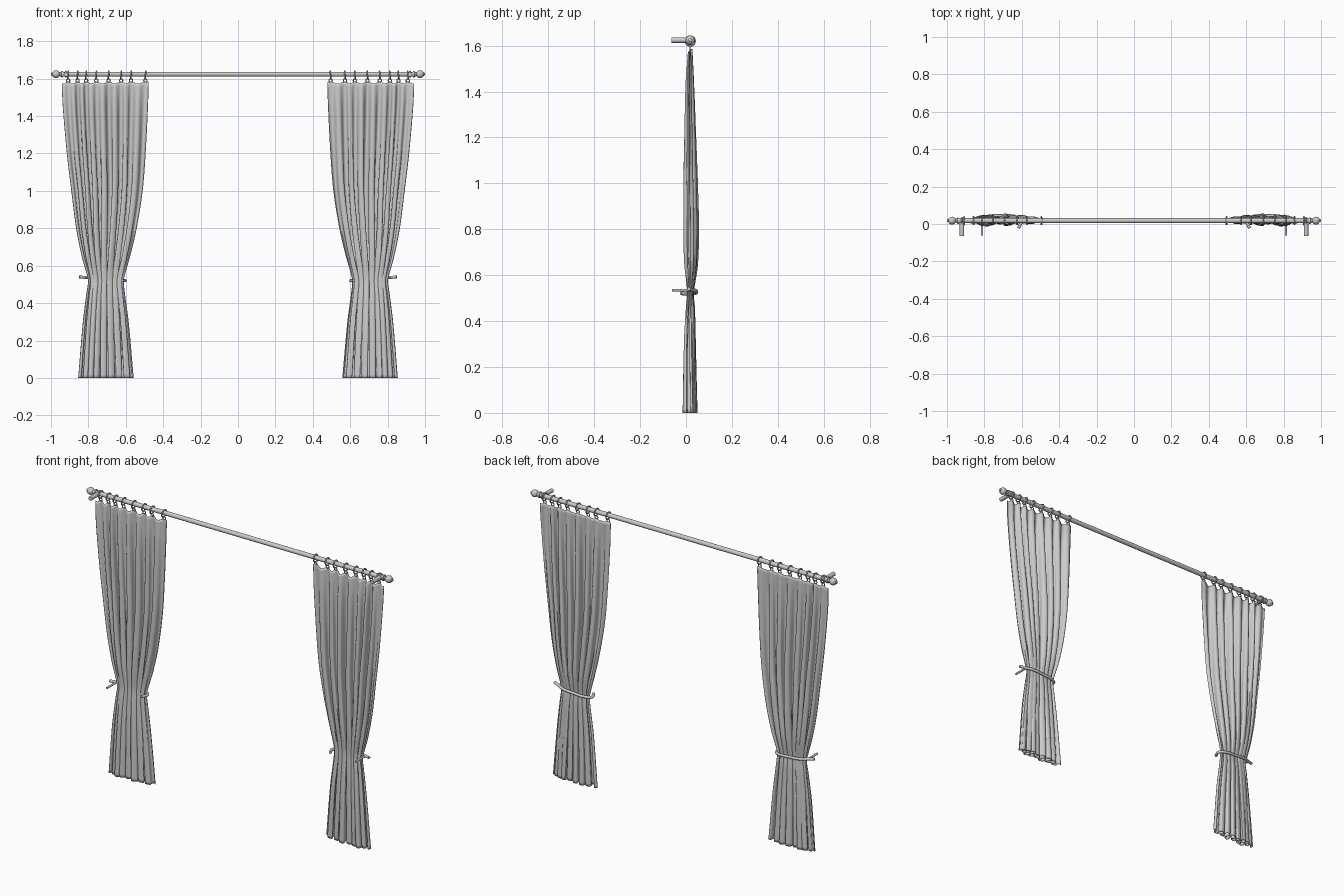
import bpy, bmesh, math
from mathutils import Vector, Matrix

if "Cube" in bpy.data.objects:
    bpy.data.objects.remove(bpy.data.objects["Cube"])

ROD_Y, ROD_Z = 0.018, 1.624
RINGS = [0.495, 0.572, 0.625, 0.692, 0.758, 0.812, 0.858, 0.908]


def finish(bm, name, mirror=True, angle=40):
    bmesh.ops.recalc_face_normals(bm, faces=bm.faces)
    me = bpy.data.meshes.new(name)
    bm.to_mesh(me)
    bm.free()
    ob = bpy.data.objects.new(name, me)
    bpy.context.collection.objects.link(ob)
    bpy.ops.object.select_all(action='DESELECT')
    ob.select_set(True)
    bpy.context.view_layer.objects.active = ob
    bpy.ops.object.shade_smooth_by_angle(angle=math.radians(angle))
    if mirror:
        ob.modifiers.new("mirror", 'MIRROR').use_mirror_merge = False
    return ob


def lathe(bm, profile, origin, axis, n=20):
    """Revolve (distance, radius) points around an axis."""
    rot = Vector(axis).to_track_quat('Z', 'Y').to_matrix()
    rows = []
    for d, r in profile:
        rows.append([bm.verts.new(Vector(origin) + rot @ Vector(
            (r * math.cos(2 * math.pi * i / n), r * math.sin(2 * math.pi * i / n), d))) for i in range(n)])
    for a, b in zip(rows, rows[1:]):
        for i in range(n):
            bm.faces.new((a[i], a[(i + 1) % n], b[(i + 1) % n], b[i]))
    bm.faces.new(rows[0])
    bm.faces.new(rows[-1])


def torus(bm, c, rad, tube, axis, n=20, m=8):
    rot = Vector(axis).to_track_quat('Z', 'Y').to_matrix()
    grid = []
    for i in range(n):
        a = 2 * math.pi * i / n
        grid.append([])
        for j in range(m):
            b = 2 * math.pi * j / m
            w = rad + tube * math.cos(b)
            grid[i].append(bm.verts.new(Vector(c) + rot @ Vector(
                (w * math.cos(a), w * math.sin(a), tube * math.sin(b)))))
    for i in range(n):
        for j in range(m):
            p, q = grid[i], grid[(i + 1) % n]
            bm.faces.new((p[j], q[j], q[(j + 1) % m], p[(j + 1) % m]))


def tube_curve(name, pts, radius):
    cu = bpy.data.curves.new(name, 'CURVE')
    cu.dimensions = '3D'
    cu.bevel_depth, cu.bevel_resolution, cu.use_fill_caps = radius, 3, True
    cu.resolution_u = 6
    sp = cu.splines.new('BEZIER')
    sp.bezier_points.add(len(pts) - 1)
    for bp, p in zip(sp.bezier_points, pts):
        bp.co = p
        bp.handle_left_type = bp.handle_right_type = 'AUTO'
    ob = bpy.data.objects.new(name, cu)
    bpy.context.collection.objects.link(ob)


# rod
bm = bmesh.new()
lathe(bm, [(-0.95, 0.013), (0.95, 0.013)], (0, ROD_Y, ROD_Z), (1, 0, 0))
finish(bm, "rod", mirror=False)

# turned finials
bm = bmesh.new()
ball = [(0.973 + 0.021 * math.cos(a), 0.021 * math.sin(a))
        for a in [math.radians(150 - 18 * k) for k in range(8)]]
lathe(bm, [(0.935, 0.013), (0.936, 0.018), (0.944, 0.018), (0.946, 0.012)] + ball +
      [(0.997, 0.008), (1.0, 0.003)], (0, ROD_Y, ROD_Z), (1, 0, 0))
finish(bm, "finial")

# wall brackets
bm = bmesh.new()
lathe(bm, [(0, 0.012), (0.08, 0.012)], (0.92, ROD_Y - 0.002, ROD_Z), (0, -1, 0))
torus(bm, (0.92, ROD_Y, ROD_Z), 0.014, 0.005, (1, 0, 0))
finish(bm, "wall_bracket")

# rings and eyelets
bm = bmesh.new()
for x in RINGS:
    torus(bm, (x, ROD_Y, ROD_Z - 0.004), 0.021, 0.004, (1, 0, 0.08))
    torus(bm, (x, ROD_Y, ROD_Z - 0.034), 0.009, 0.003, (0, 1, 0), 14, 6)
finish(bm, "curtain_rings")

# curtain outline: z, inner x, outer x, back-most and front-most y
OUTLINE = [(1.585, .478, .942, .008, .028), (1.45, .482, .936, -.003, .036),
           (1.2, .495, .914, -.009, .047), (1.0, .511, .89, -.013, .055),
           (.8, .543, .864, -.013, .060), (.65, .578, .834, -.008, .055),
           (.57, .601, .812, .002, .042), (.52, .612, .800, .006, .034),
           (.46, .607, .808, .000, .040), (.3, .586, .828, -.010, .046),
           (.0, .559, .853, -.016, .056)]


def outline(z):
    """Smooth (Hermite) interpolation of the outline table."""
    for k in range(len(OUTLINE) - 1):
        if z >= OUTLINE[k + 1][0] - 1e-9:
            break

    def slope(i, c):
        a, b = OUTLINE[max(i - 1, 0)], OUTLINE[min(i + 1, len(OUTLINE) - 1)]
        return (b[c] - a[c]) / (b[0] - a[0])
    p, q = OUTLINE[k], OUTLINE[k + 1]
    h = q[0] - p[0]
    t = (z - p[0]) / h
    return [(2*t**3 - 3*t*t + 1) * p[c] + (t**3 - 2*t*t + t) * h * slope(k, c)
            + (3*t*t - 2*t**3) * q[c] + (t**3 - t*t) * h * slope(k + 1, c) for c in range(1, 5)]


def phase(s):
    """Fold number at fraction s across the panel; whole numbers at rings."""
    x = 0.478 + 0.464 * s
    k = min(max(sum(r <= x for r in RINGS) - 1, 0), len(RINGS) - 2)
    return k + (x - RINGS[k]) / (RINGS[k + 1] - RINGS[k])


# pleated curtain panels
bm = bmesh.new()
NU, NV = 150, 90
rows = []
for j in range(NV + 1):
    v = j / NV
    z = 1.585 * (1 - v)
    xi, xo, y0, y1 = outline(z)
    gather = min(1, v * 1.6)
    row = []
    for i in range(NU + 1):
        s = i / NU
        f = phase(s)
        th = 2 * math.pi * f + 0.5 * gather * math.sin(5 * s + 2 * v)
        edge = min(1, 6 * s, 6 * (1 - s))
        amp = (0.78 + 0.22 * math.sin(2.3 * f + 1 + v)) * (0.35 + 0.65 * edge)
        w = 0.85 * math.cos(th) + 0.15 * gather * math.cos(2 * th + 3 * s)
        y = (y0 + y1) / 2 + (y1 - y0) / 2 * amp * w
        fold = 0.011 * gather * edge * math.sin(2 * th)
        sag = 0.012 * math.sin(math.pi * f) ** 2 * max(0, 1 - v * 8)
        row.append(bm.verts.new((xi + (xo - xi) * s + fold, y, z - sag)))
    rows.append(row)
for a, b in zip(rows, rows[1:]):
    for i in range(NU):
        bm.faces.new((a[i], a[i + 1], b[i + 1], b[i]))
panel = finish(bm, "curtain_panel", angle=60)
sol = panel.modifiers.new("cloth_thickness", 'SOLIDIFY')
sol.thickness, sol.offset = 0.003, 0

# tieback arms wrapping the gathered cloth, with wall pegs
for side, label in ((-1, "left"), (1, "right")):
    tube_curve(label + "_tieback", [(side * x, y, z) for x, y, z in (
        (.848, .012, .540), (.815, .024, .537), (.78, .040, .533), (.70, .044, .527),
        (.63, .038, .522), (.603, .018, .520), (.612, -.010, .520), (.618, -.022, .521))], 0.008)
    tube_curve(label + "_tieback_peg", [(side * .812, y, .535) for y in (.025, -.02, -.062)], 0.006)
